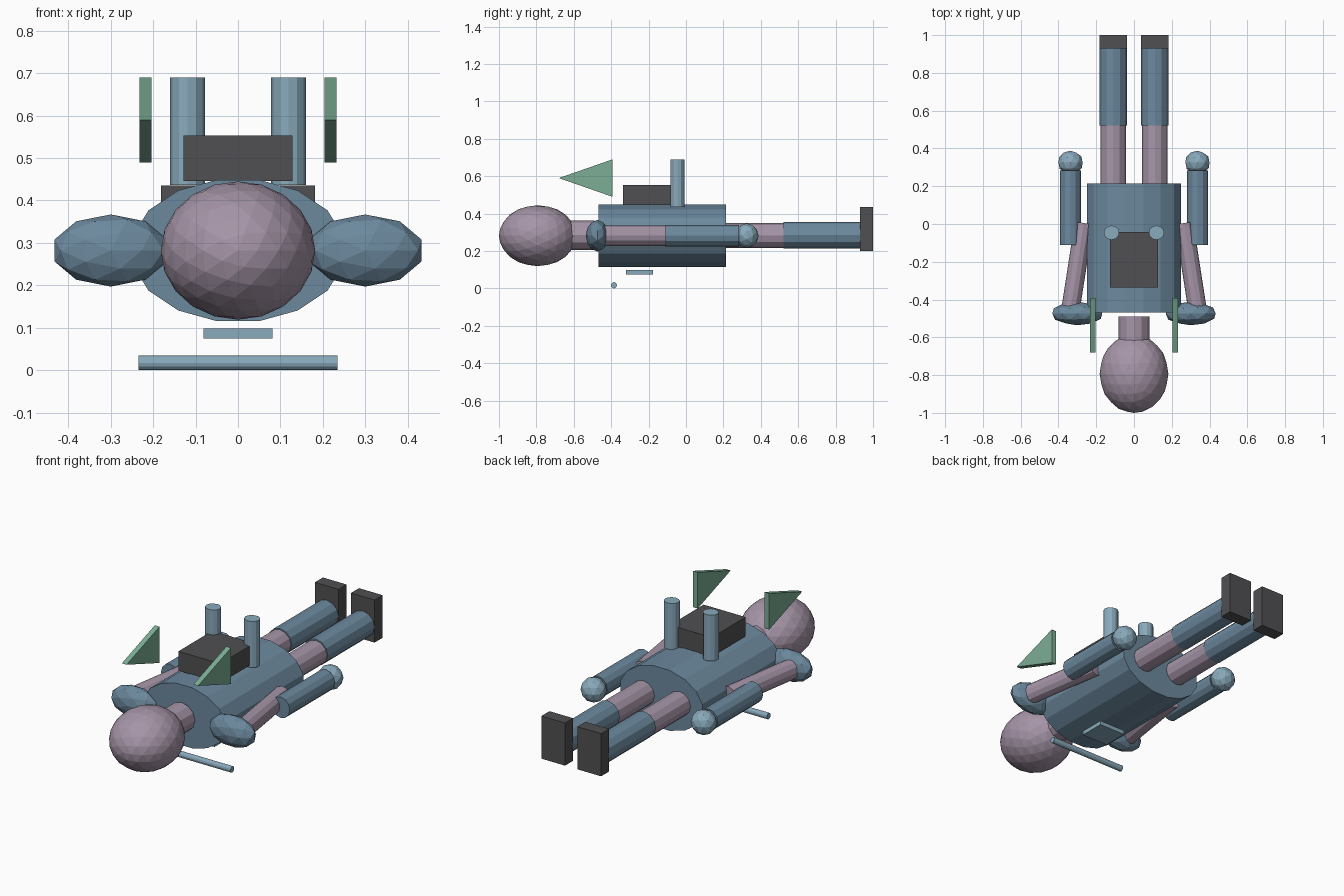
import bpy, bmesh, math
from mathutils import Matrix, Vector

if "Cube" in bpy.data.objects:
    bpy.data.objects.remove(bpy.data.objects["Cube"])

ZC = 0.282  # height of the body axis


def material(name, rgb):
    m = bpy.data.materials.new(name)
    m.diffuse_color = (*rgb, 1)
    m.use_nodes = True
    m.node_tree.nodes["Principled BSDF"].inputs["Base Color"].default_value = m.diffuse_color
    return m


BLUE = material("blue", (0.15, 0.25, 0.34))
PALE = material("pale_blue", (0.25, 0.40, 0.50))
PINK = material("mauve", (0.38, 0.30, 0.39))
DARK = material("dark_grey", (0.08, 0.08, 0.085))
GREEN = material("green", (0.20, 0.42, 0.30))


def finish(name, bm, mat):
    bmesh.ops.recalc_face_normals(bm, faces=bm.faces)
    me = bpy.data.meshes.new(name)
    bm.to_mesh(me)
    bm.free()
    me.materials.append(mat)
    ob = bpy.data.objects.new(name, me)
    bpy.context.collection.objects.link(ob)
    return ob


def box(name, lo, hi, mat):
    lo, hi = Vector(lo), Vector(hi)
    bm = bmesh.new()
    bmesh.ops.create_cube(bm, size=1)
    bmesh.ops.scale(bm, vec=hi - lo, verts=bm.verts)
    bmesh.ops.translate(bm, vec=(lo + hi) / 2, verts=bm.verts)
    return finish(name, bm, mat)


def ball(name, centre, radii, mat, subdiv):
    # icosphere with its poles along y
    bm = bmesh.new()
    bmesh.ops.create_icosphere(bm, subdivisions=subdiv, radius=1,
                               matrix=Matrix.Rotation(math.pi / 2, 4, 'X'))
    bmesh.ops.scale(bm, vec=radii, verts=bm.verts)
    bmesh.ops.translate(bm, vec=centre, verts=bm.verts)
    return finish(name, bm, mat)


def rod(name, a, b, r1, r2, mat, sides=12, turn=0.0):
    # elliptical cylinder from a to b
    a, b = Vector(a), Vector(b)
    d = b - a
    bm = bmesh.new()
    bmesh.ops.create_cone(bm, cap_ends=True, segments=sides, radius1=1,
                          radius2=1, depth=d.length,
                          matrix=Matrix.Rotation(turn, 4, 'Z'))
    bmesh.ops.scale(bm, vec=(r1, r2, 1), verts=bm.verts)
    if abs(d.normalized().z) < 0.99:
        y = Vector((0, 0, 1))
        z = d.normalized()
        x = y.cross(z)
        rot = Matrix((x, y, z)).transposed().to_4x4()
    else:
        rot = Matrix.Identity(4)
    bm.transform(Matrix.Translation((a + b) / 2) @ rot)
    return finish(name, bm, mat)


# head, neck and torso
ball("head", (0, -0.793, ZC), (0.182, 0.207, 0.163), PINK, 3)
rod("neck", (0, -0.63, ZC + 0.003), (0, -0.49, ZC + 0.003), 0.081, 0.079, PINK)
rod("torso", (0, -0.468, ZC), (0, 0.214, ZC), 0.254, 0.170, BLUE, 16, math.pi / 16)

# backpack, chest plate and grip bar
box("backpack", (-0.128, -0.337, 0.446), (0.128, -0.042, 0.553), DARK)
box("chest_plate", (-0.081, -0.32, 0.075), (0.081, -0.177, 0.098), PALE)
rod("grip_bar", (-0.235, -0.385, 0.017), (0.235, -0.385, 0.017), 0.016, 0.017, PALE)

for side, s in (("left", -1), ("right", 1)):
    # arm
    ball(side + "_shoulder", (s * 0.3, -0.474, ZC), (0.139, 0.062, 0.085), BLUE, 2)
    rod(side + "_upper_arm", (s * 0.334, -0.44, ZC), (s * 0.265, 0.005, ZC),
        0.049, 0.054, PINK)
    rod(side + "_forearm", (s * 0.337, -0.11, ZC), (s * 0.337, 0.284, ZC),
        0.056, 0.058, BLUE)
    ball(side + "_hand", (s * 0.336, 0.325, ZC), (0.067, 0.063, 0.066), PALE, 2)

    # leg
    rod(side + "_thigh", (s * 0.11, 0.2, ZC), (s * 0.11, 0.526, ZC),
        0.068, 0.067, PINK)
    rod(side + "_shin", (s * 0.11, 0.522, ZC + 0.003), (s * 0.11, 0.935, ZC + 0.003),
        0.072, 0.071, BLUE)
    box(side + "_foot", (s * 0.11 - 0.072, 0.93, 0.2),
        (s * 0.11 + 0.072, 1.0, 0.435), DARK)

    # thruster
    rod(side + "_thruster", (s * 0.119, -0.046, 0.436), (s * 0.119, -0.046, 0.69),
        0.041, 0.038, PALE)

    # triangular fin, pointing forward
    bm = bmesh.new()
    x = s * 0.218
    f = bm.faces.new([bm.verts.new((x - 0.0145, y, z)) for y, z in
                      ((-0.393, 0.49), (-0.393, 0.69), (-0.68, 0.59))])
    ext = bmesh.ops.extrude_face_region(bm, geom=[f], use_keep_orig=True)
    bmesh.ops.translate(bm, vec=(0.029, 0, 0), verts=[
        v for v in ext["geom"] if isinstance(v, bmesh.types.BMVert)])
    finish(side + "_fin", bm, GREEN)
